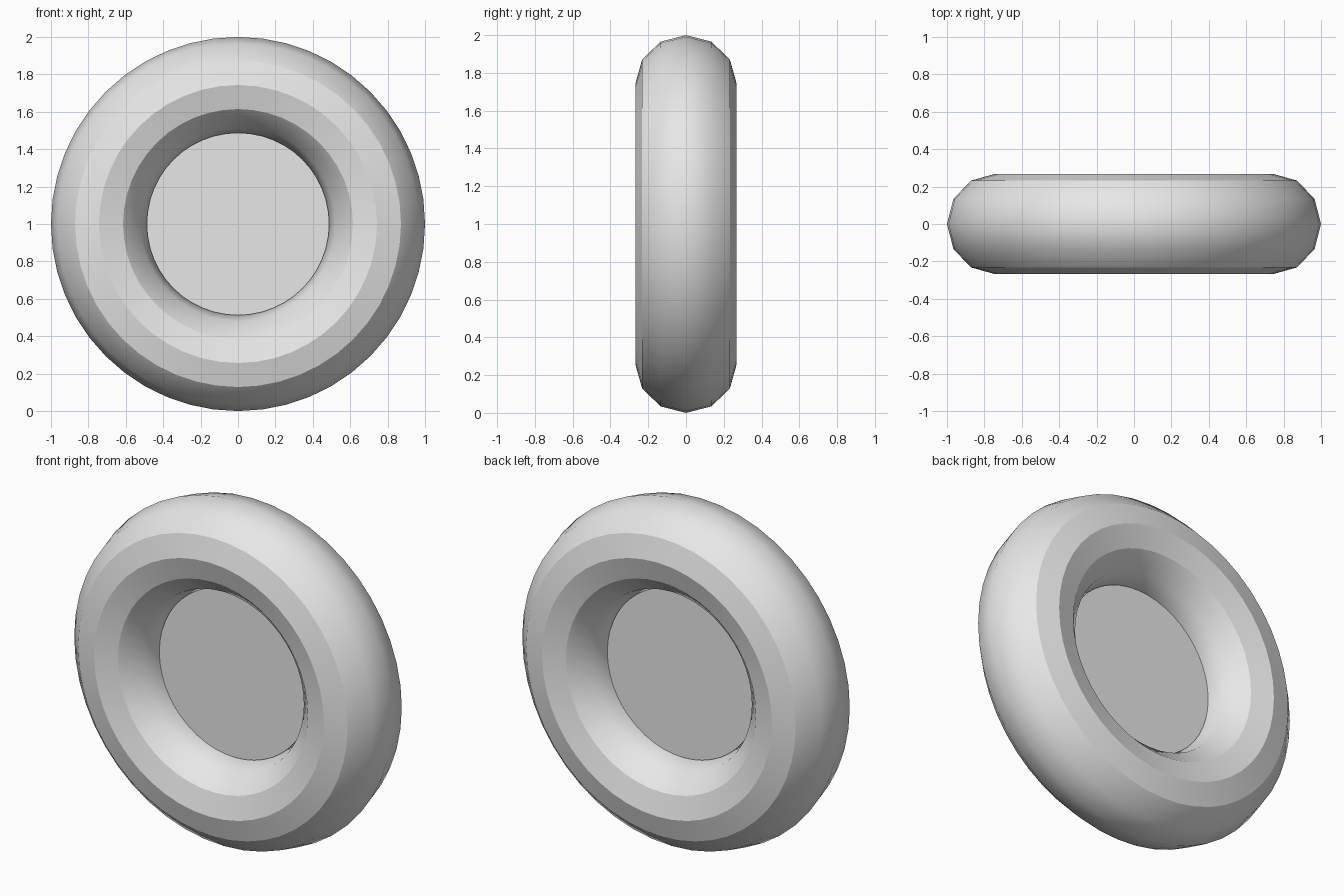
import bpy, math

cube = bpy.data.objects.get("Cube")
if cube:
    bpy.data.objects.remove(cube, do_unlink=True)

MAJOR, MINOR = 0.743, 0.257     # ring radius and tube radius
HALF_WIDTH = 0.268              # tube half width along y
CENTRE = (0, 0, 1)
FACING = (math.radians(90), 0, 0)

grey = bpy.data.materials.new("light grey")
grey.use_nodes = True
colour = (0.8, 0.8, 0.8, 1)
grey.diffuse_color = colour
grey.node_tree.nodes["Principled BSDF"].inputs["Base Color"].default_value = colour


def finish(name):
    obj = bpy.context.object
    obj.name = obj.data.name = name
    obj.data.materials.append(grey)
    bpy.ops.object.transform_apply(location=False, rotation=True, scale=True)
    bpy.ops.object.shade_smooth_by_angle(angle=math.radians(30))
    return obj


# Outer ring, slightly widened along its axis
bpy.ops.mesh.primitive_torus_add(
    major_segments=48, minor_segments=12, major_radius=MAJOR,
    minor_radius=MINOR, location=CENTRE, rotation=FACING)
bpy.context.object.scale = (1, 1, HALF_WIDTH / MINOR)
finish("tyre")

# Thin plate closing the hole
bpy.ops.mesh.primitive_cylinder_add(
    vertices=48, radius=MAJOR - MINOR + 0.002, depth=0.06,
    location=CENTRE, rotation=FACING)
finish("hub_disc")
